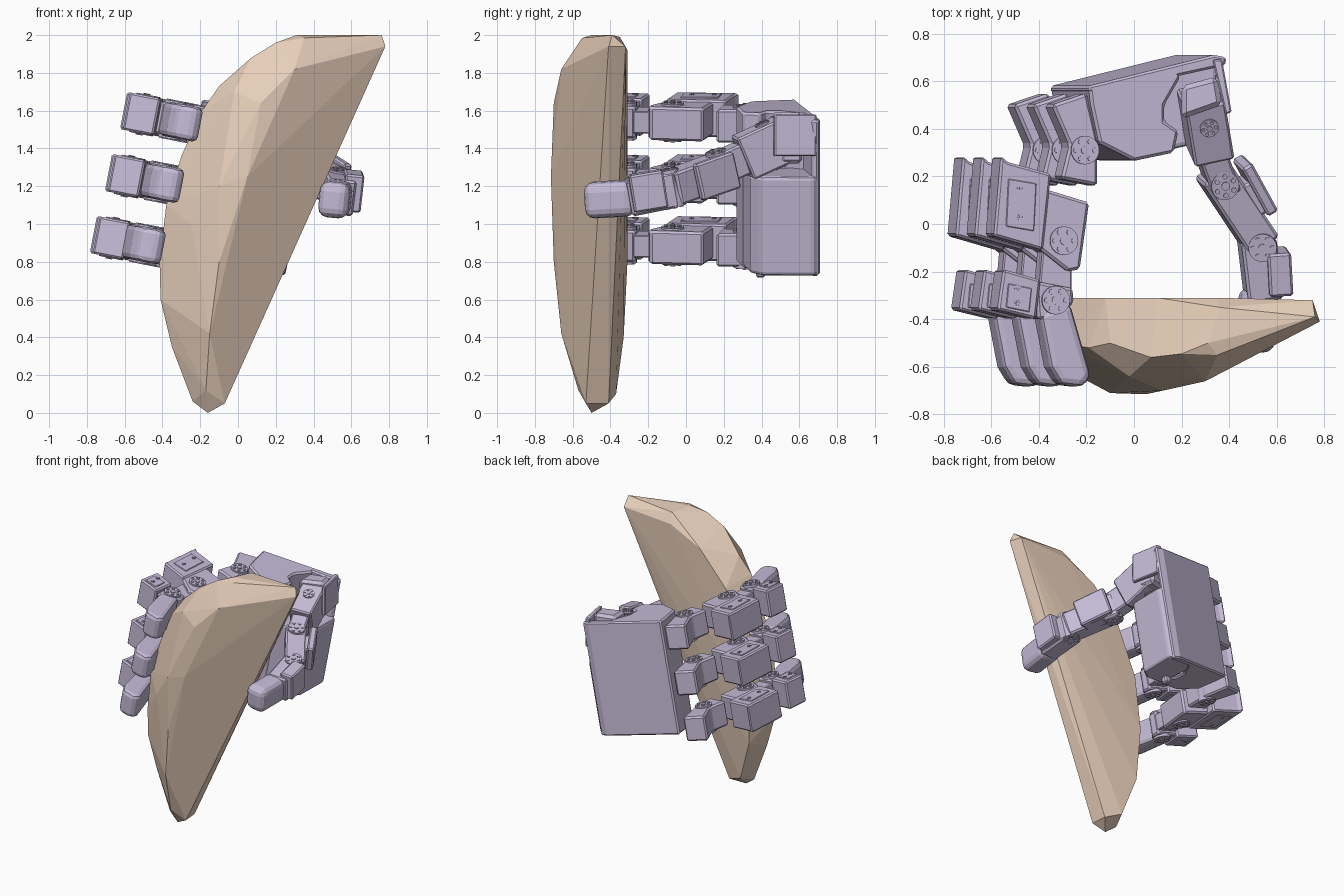
import bpy, bmesh, math
from mathutils import Matrix, Vector

if "Cube" in bpy.data.objects:
    bpy.data.objects.remove(bpy.data.objects["Cube"])

TILT = math.radians(11)


def material(name, rgb):
    m = bpy.data.materials.new(name)
    m.diffuse_color = (*rgb, 1)
    m.use_nodes = True
    m.node_tree.nodes["Principled BSDF"].inputs["Base Color"].default_value = m.diffuse_color
    return m


LILAC = material("lilac_shell", (0.56, 0.50, 0.68))
TAN = material("tan_stone", (0.80, 0.62, 0.49))


def finish(name, bm, mat, matrix=None, bevel=0.0, segs=1):
    bmesh.ops.recalc_face_normals(bm, faces=bm.faces)
    me = bpy.data.meshes.new(name)
    bm.to_mesh(me)
    bm.free()
    me.materials.append(mat)
    ob = bpy.data.objects.new(name, me)
    bpy.context.collection.objects.link(ob)
    if matrix is not None:
        ob.matrix_world = matrix
    if bevel:
        b = ob.modifiers.new("bevel", 'BEVEL')
        b.width, b.segments, b.limit_method = bevel, segs, 'ANGLE'
    return ob


def prism(name, profile, w0, w1, matrix, bevel=0.008, segs=1):
    """Plan-view profile extruded along local z."""
    bm = bmesh.new()
    f = bm.faces.new([bm.verts.new((x, y, w0)) for x, y in profile])
    ext = bmesh.ops.extrude_face_region(bm, geom=[f])
    vs = [v for v in ext["geom"] if isinstance(v, bmesh.types.BMVert)]
    bmesh.ops.translate(bm, verts=vs, vec=(0, 0, w1 - w0))
    return finish(name, bm, LILAC, matrix, bevel, segs)


def knuckle(name, centre, h, matrix, r=0.06):
    """Joint drum with a ring of screw heads on both ends."""
    bm = bmesh.new()
    c = Vector((*centre, 0))
    bmesh.ops.create_cone(bm, cap_ends=True, segments=20, radius1=r, radius2=r,
                          depth=2 * h, matrix=Matrix.Translation(c))
    bmesh.ops.create_cone(bm, cap_ends=True, segments=12, radius1=r * .3, radius2=r * .3,
                          depth=2 * h + .012, matrix=Matrix.Translation(c))
    for i in range(6):
        a = i * math.pi / 3
        p = c + Vector((math.cos(a), math.sin(a), 0)) * r * .68
        bmesh.ops.create_cone(bm, cap_ends=True, segments=8, radius1=r * .18, radius2=r * .18,
                              depth=2 * h + .012, matrix=Matrix.Translation(p))
    return finish(name, bm, LILAC, matrix)


# Held object: faceted half-moon stone as a convex hull
rim = [(-.16, -.5, 0), (-.24, -.48, .06), (-.35, -.48, .35), (-.41, -.5, .6), (-.415, -.5, .8),
       (-.38, -.51, 1.1), (-.30, -.5, 1.36), (-.19, -.52, 1.6), (-.1, -.5, 1.73), (.07, -.56, 1.88),
       (.2, -.545, 1.96), (.31, -.5, 2), (.76, -.39, 2), (.78, -.41, 1.94), (-.07, -.53, .05)]
front = [(.35, -.55, 1.985), (.3, -.66, 1.82), (.12, -.7, 1.64), (.05, -.715, 1.25), (-.1, -.71, 1.2),
         (-.1, -.70, .8), (-.15, -.66, .42), (-.17, -.57, .12), (-.25, -.63, 1.0), (-.02, -.64, 1.7)]
back = [(.75, -.32, 1.94), (.35, -.31, 1.92), (.1, -.31, 1.8), (-.12, -.31, 1.55), (-.27, -.31, 1.2),
        (-.32, -.31, .8), (-.3, -.33, .4), (-.2, -.37, .1), (-.08, -.41, .05), (.36, -.35, 1.99)]
bm = bmesh.new()
for p in rim + front + back:
    bm.verts.new(p)
bmesh.ops.convex_hull(bm, input=bm.verts)
bmesh.ops.delete(bm, geom=[v for v in bm.verts if not v.link_faces], context='VERTS')
finish("held_stone", bm, TAN)

# Palm: body, slanted back plate, lower thumb-side housing, foot
PALM = Matrix.Translation((0, 0, 1.195)) @ Matrix.Rotation(TILT, 4, 'Y')
prism("palm_body", [(-.275, .58), (-.265, .5), (-.23, .34), (-.08, .265), (.09, .30), (.11, .39),
                    (.05, .43), (.05, .5), (.12, .62), (.1, .655)], -.42, .42, PALM, .012)
prism("palm_back_plate", [(-.275, .58), (-.275, .55), (.1, .62), (.31, .665), (.315, .70), (.26, .71)],
      -.42, .42, PALM, .01)
prism("palm_lower_housing", [(.08, .30), (.26, .34), (.33, .40), (.335, .68), (.3, .7), (.05, .65)],
      -.415, .12, PALM, .02, 2)
prism("palm_foot", [(.1, .37), (.15, .37), (.15, .42), (.1, .42)], -.46, -.4, PALM, .01)

# Three fingers, each made of linked housings (profiles are seen from above)
CX = -.42
PARTS = [
    ("base", [(-.36, .5), (-.21, .55), (-.165, .36), (-.165, .16), (-.32, .19), (-.285, .33)], .09, .012, 1),
    ("lower_motor", [(-.58, .285), (-.55, .26), (-.365, .21), (-.40, -.11), (-.61, -.05)], .1, .01, 1),
    ("lower_link", [(-.4, .15), (-.2, .09), (-.24, -.19), (-.29, -.2), (-.42, -.1)], .09, .012, 1),
    ("neck", [(-.39, -.05), (-.27, -.05), (-.27, -.28), (-.41, -.28)], .06, .006, 1),
    ("upper_motor", [(-.57, -.19), (-.41, -.235), (-.43, -.4), (-.595, -.36)], .1, .01, 1),
    ("upper_link", [(-.43, -.24), (-.27, -.27), (-.265, -.33), (-.33, -.4), (-.42, -.4)], .085, .012, 1),
    ("tip", [(-.41, -.37), (-.28, -.33), (-.19, -.64), (-.225, -.685), (-.32, -.675), (-.365, -.6)],
     .092, .045, 2)]
for i, fname in enumerate(("top", "middle", "bottom")):
    M = (Matrix.Translation((CX - .08 * i, 0, 1.565 - .328 * i)) @ Matrix.Rotation(TILT, 4, 'Y')
         @ Matrix.Translation((-CX, 0, 0)))
    for part, prof, h, bev, segs in PARTS:
        # lower fingers are curled slightly less, so their tips sit further out
        dx = -.018 * i if part == "tip" else 0
        prism(f"{fname}_finger_{part}", [(x + dx, y) for x, y in prof], -h, h, M, bev, segs)
    for j, c in enumerate([(-.22, .31), (-.31, -.07), (-.345, -.32)]):
        knuckle(f"{fname}_finger_knuckle_{j + 1}", c, .1, M)
    # raised motor covers and their screws
    for j, (x, y, a, b) in enumerate([(-.5, .09, .06, .1), (-.51, -.3, .05, .05)]):
        prism(f"{fname}_finger_cover_{j + 1}", [(x - a, y - b), (x + a, y - b - .02),
              (x + a + .01, y + b - .02), (x - a + .01, y + b)], -.106, .106, M, .003)
        for k in (-1, 1):
            knuckle(f"{fname}_finger_screw_{j + 1}_{k + 2}", (x, y + k * b * .6), .106, M, .016)


def frame(a, b):
    """Matrix at a, local y pointing to b, local z upward."""
    a, b = Vector(a), Vector(b)
    y = (b - a).normalized()
    x = y.cross(Vector((.1, 0, 1))).normalized()
    z = x.cross(y)
    m = Matrix((x, y, z)).transposed().to_4x4()
    m.translation = a
    return m, (b - a).length


def block(name, a, b, x0, x1, h, bevel=.01, segs=1):
    m, n = frame(a, b)
    return prism(name, [(x0, 0), (x1, 0), (x1, n), (x0, n)], -h, h, m, bevel, segs)


# Thumb: bracket, chain of housings, rounded tip
prism("thumb_bracket", [(.33, .69), (.385, .46), (.41, .47), (.37, .69)], 1.36, 1.58, Matrix(), .006)
prism("thumb_mount", [(.2, .58), (.35, .62), (.37, .5), (.2, .44)], 1.32, 1.59, Matrix(), .02)
A, B, C = (.28, .54, 1.46), (.32, .30, 1.35), (.36, .18, 1.29)
D, E, T = (.53, -.08, 1.19), (.53, -.31, 1.14), (.5, -.535, 1.125)
block("thumb_base", A, B, -.085, .085, .12)
block("thumb_neck", B, (.38, .14, 1.28), -.06, .06, .085)
block("thumb_lower_link", (.33, .22, 1.30), D, -.075, .07, .09, .012)
block("thumb_lower_motor", (.45, .26, 1.29), (.56, .06, 1.22), -.03, .02, .1)
block("thumb_lower_bridge", (.43, .17, 1.26), (.50, .04, 1.22), -.06, .05, .09)
block("thumb_upper_link", (.50, -.06, 1.19), E, -.09, .06, .095, .012)
block("thumb_upper_motor", (.60, -.11, 1.19), (.61, -.29, 1.16), -.05, .05, .1)
block("thumb_tip", (.52, -.27, 1.14), T, -.085, .075, .095, .05, 3)
for j, (p, q) in enumerate([(C, D), (D, E)]):
    knuckle(f"thumb_knuckle_{j + 1}", (0, 0), .1, frame(p, q)[0])
knuckle("thumb_base_screw", (0, .1), .128, frame(A, B)[0], .04)
